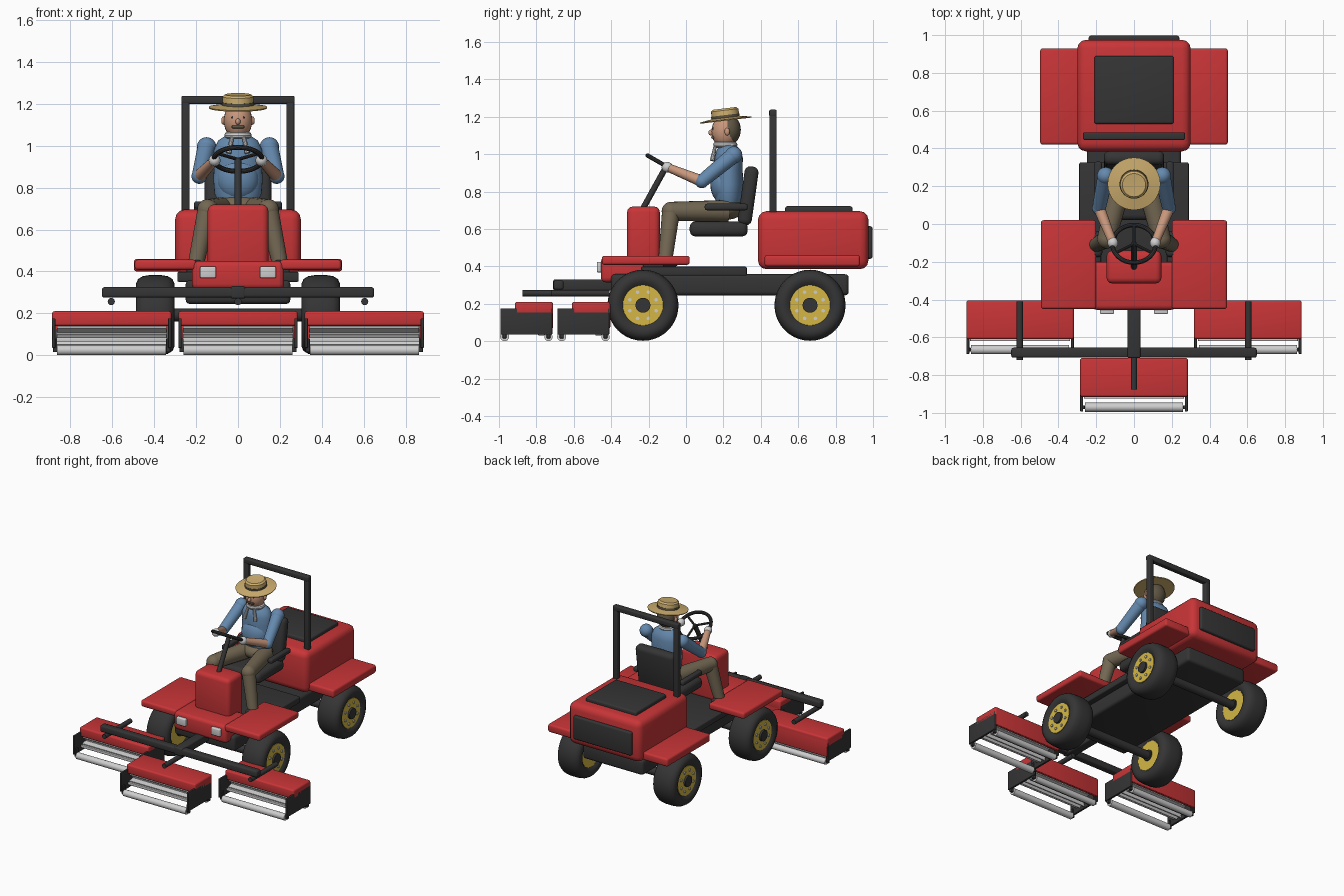
import bpy, bmesh, math
from mathutils import Vector, Matrix

if "Cube" in bpy.data.objects:
    bpy.data.objects.remove(bpy.data.objects["Cube"])

COLOURS = {
    "red": (0.58, 0.035, 0.038), "black": (0.035, 0.035, 0.036), "yellow": (0.66, 0.47, 0.06),
    "light_grey": (0.62, 0.62, 0.62), "steel": (0.3, 0.3, 0.31), "blue": (0.13, 0.25, 0.42),
    "khaki": (0.17, 0.135, 0.085), "straw": (0.62, 0.43, 0.16), "skin": (0.58, 0.31, 0.2),
    "hair": (0.11, 0.09, 0.055)}
MATS = {}
for key, c in COLOURS.items():
    MATS[key] = bpy.data.materials.new(key)
    MATS[key].diffuse_color = (*c, 1)


def finish(name, bm, mat):
    bmesh.ops.recalc_face_normals(bm, faces=bm.faces)
    me = bpy.data.meshes.new(name)
    bm.to_mesh(me)
    bm.free()
    ob = bpy.data.objects.new(name, me)
    bpy.context.collection.objects.link(ob)
    me.materials.append(MATS[mat])
    return ob


def box(name, x, y, z, mat, bevel=0.01, tilt=0):
    """Rounded box from (min, max) ranges, optionally tilted about x."""
    bm = bmesh.new()
    bmesh.ops.create_cube(bm, size=1)
    bmesh.ops.scale(bm, vec=(x[1] - x[0], y[1] - y[0], z[1] - z[0]), verts=bm.verts)
    if bevel:
        bmesh.ops.bevel(bm, geom=bm.edges[:], offset=bevel, segments=3, profile=0.5, affect='EDGES')
    mid = Vector((sum(x) / 2, sum(y) / 2, sum(z) / 2))
    bmesh.ops.transform(bm, matrix=Matrix.Translation(mid) @ Matrix.Rotation(tilt, 4, 'X'), verts=bm.verts)
    return finish(name, bm, mat)


def rod(name, a, b, r, mat, r2=None, n=20):
    """Cylinder or cone between two points."""
    a, b = Vector(a), Vector(b)
    bm = bmesh.new()
    bmesh.ops.create_cone(bm, cap_ends=True, segments=n, radius1=r, radius2=r if r2 is None else r2,
                          depth=(b - a).length)
    m = Matrix.Translation((a + b) / 2) @ Vector((0, 0, 1)).rotation_difference(b - a).to_matrix().to_4x4()
    bmesh.ops.transform(bm, matrix=m, verts=bm.verts)
    return finish(name, bm, mat)


def ball(name, c, r, mat):
    """Ellipsoid with three radii."""
    bm = bmesh.new()
    bmesh.ops.create_uvsphere(bm, u_segments=24, v_segments=14, radius=1)
    bmesh.ops.transform(bm, matrix=Matrix.Translation(c) @ Matrix.Diagonal((*r, 1)), verts=bm.verts)
    return finish(name, bm, mat)


def lathe(name, profile, mat, matrix, closed=False, n=32):
    """Spin (radius, height) points about z, then place with a matrix."""
    bm = bmesh.new()
    rings = [[bm.verts.new((r * math.cos(t), r * math.sin(t), h))
              for t in (2 * math.pi * k / n for k in range(n))] for r, h in profile]
    pairs = list(zip(rings, rings[1:])) + ([(rings[-1], rings[0])] if closed else [])
    for p, q in pairs:
        for k in range(n):
            bm.faces.new((p[k], p[(k + 1) % n], q[(k + 1) % n], q[k]))
    if not closed:
        bm.faces.new(rings[0])
        bm.faces.new(rings[-1])
    bmesh.ops.transform(bm, matrix=matrix, verts=bm.verts)
    return finish(name, bm, mat)


def ring(name, c, big, small, mat, tilt=0.0):
    pts = [(big + small * math.cos(t), small * math.sin(t)) for t in (math.pi * k / 5 for k in range(10))]
    return lathe(name, pts, mat, Matrix.Translation(c) @ Matrix.Rotation(tilt, 4, 'X'), closed=True)


# chassis, floor and rear body
box("chassis", (-.25, .25), (-.4, .87), (.245, .358), "black", .02)
box("floor", (-.29, .29), (-.24, .325), (.35, .398), "black", .008)
box("front_floor", (-.2, .2), (-.4, -.22), (.35, .4), "black", .008)
box("rear_body", (-.3, .3), (.385, .975), (.385, .695), "red", .045)
box("engine_lid", (-.21, .21), (.53, .89), (.68, .722), "black", .012)
box("rear_grille", (-.24, .24), (.96, .997), (.44, .615), "black", .012)

# front cowl and nose
box("cowl", (-.145, .145), (-.315, -.14), (.38, .72), "red", .03)
box("nose", (-.22, .22), (-.455, -.2), (.315, .45), "red", .025)

# roll bar
box("roll_bar_top", (-.27, .27), (.445, .485), (1.2, 1.238), "black", .008)

# seat
box("seat", (-.16, .16), (.02, .33), (.56, .64), "black", .03)
box("seat_back", (-.16, .16), (.295, .37), (.62, .935), "black", .03, -.14)

# steering column, wheel and spokes
tilt = -math.atan2(.115, .2)
hub = Vector((0, -.105, .935))
rod("steering_column", (0, -.235, .7), hub, .016, "black")
ring("steering_wheel", hub, .115, .012, "black", tilt)
for k in range(3):
    t = math.radians(90 + 120 * k)
    rim = hub + Matrix.Rotation(tilt, 3, 'X') @ Vector((.115 * math.cos(t), .115 * math.sin(t), 0))
    rod("wheel_spoke", hub, rim, .008, "black", n=10)

# mower lift frame
box("frame_bar", (-.035, .035), (-.71, -.38), (.27, .33), "black", .01)
box("cross_bar", (-.65, .65), (-.708, -.655), (.275, .325), "black", .012)
rod("lift_arm", (0, -.64, .256), (0, -.875, .256), .017, "black")


def cutting_unit(cx, dy):
    box("reel_cover", (cx - .285, cx + .285), (-.915 + dy, -.71 + dy), (.14, .21), "red", .012)
    box("reel_back", (cx - .28, cx + .28), (-.73 + dy, -.71 + dy), (.07, .19), "red", .005)
    for s in (-1, 1):
        x = cx + s * .277
        box("reel_end", (x - .008, x + .008), (-.993 + dy, -.715 + dy), (.035, .176), "black", .004)
    for y, r in ((-.97, .024), (-.735, .022)):
        rod("roller", (cx - .26, y + dy, r), (cx + .26, y + dy, r), r, "light_grey")
        for s in (-1, 1):
            box("roller_bracket", (cx + s * .27 - .01, cx + s * .27 + .01), (y + dy - .01, y + dy + .01),
                (.015, .08), "black", .003)
    mid = Vector((cx, -.85 + dy, .1))
    half = Vector((.265, 0, 0))
    rod("reel_shaft", mid - half, mid + half, .022, "steel")
    for k in range(8):
        t = math.pi * k / 4
        blade = box("reel_blade", (-.262, .262), (.015, .062), (-.004, .004), "light_grey", 0)
        blade.matrix_world = Matrix.Translation(mid) @ Matrix.Rotation(t + .2, 4, 'X')
    box("bed_bar", (cx - .265, cx + .265), (-.79 + dy, -.755 + dy), (.03, .06), "steel", .004)
    box("front_bar", (cx - .265, cx + .265), (-.925 + dy, -.905 + dy), (.065, .085), "light_grey", .004)


cutting_unit(0, 0)

# paired machine parts
half_tyre = [(.105, .072), (.125, .088), (.15, .092), (.172, .082), (.185, .06), (.19, .03)]
tyre = half_tyre + [(r, -h) for r, h in reversed(half_tyre)]
for s in (-1, 1):
    cutting_unit(s * .603, .305)
    rod("lift_arm", (s * .605, -.41, .256), (s * .605, -.72, .256), .017, "black")
    box("front_fender", sorted((s * .2, s * .493)), (-.45, .02), (.408, .456), "red", .014)
    box("rear_fender", sorted((s * .25, s * .497)), (.42, .93), (.4, .46), "red", .014)
    box("headlight", (s * .143 - .038, s * .143 + .038), (-.477, -.44), (.368, .424), "light_grey", .007)
    box("roll_bar_post", (s * .25 - .019, s * .25 + .019), (.446, .484), (.65, 1.225), "black", .006)
    box("armrest", (s * .19 - .02, s * .19 + .02), (.1, .33), (.7, .735), "black", .012)
    box("pedal", (s * .21 - .035, s * .21 + .035), (-.23, -.12), (.395, .41), "black", .004)
    for y in (-.23, .663):
        rod("axle", (0, y, .192), (s * .38, y, .192), .03, "black")
        place = Matrix.Translation((s * .395, y, .192)) @ Matrix.Rotation(s * math.pi / 2, 4, 'Y')
        lathe("tyre", tyre, "black", place, closed=True, n=40)
        rod("rim", (s * .32, y, .192), (s * .473, y, .192), .108, "yellow", n=32)
        rod("hub", (s * .31, y, .192), (s * .488, y, .192), .04, "black")
        for k in range(8):
            t = math.pi * (k + .5) / 4
            by, bz = y + .076 * math.cos(t), .192 + .076 * math.sin(t)
            rod("wheel_bolt", (s * .46, by, bz), (s * .48, by, bz), .01, "light_grey", n=8)

# driver body
lathe("shirt", [(.09, .72), (.112, .77), (.118, .84), (.113, .92), (.115, .98), (.095, 1.025), (.05, 1.055)],
      "blue", Matrix.Translation((0, .228, 0)) @ Matrix.Diagonal((1, .66, 1, 1)))
ball("belly", (0, .2, .84), (.1, .07, .105), "blue")
ball("hips", (0, .22, .71), (.12, .09, .06), "khaki")
for s in (-1, 1):
    hip, knee, ankle = (s * .07, .22, .695), (s * .145, -.08, .695), (s * .2, -.11, .44)
    rod("thigh", hip, knee, .06, "khaki", .05)
    ball("knee", knee, (.05, .05, .05), "khaki")
    rod("shin", knee, ankle, .048, "khaki", .038)
    box("boot", (s * .205 - .037, s * .205 + .037), (-.175, -.04), (.398, .455), "black", .022)
    shoulder, elbow, hand = (s * .15, .255, .995), (s * .185, .085, .855), Vector((s * .112, -.1, .93))
    ball("shoulder", shoulder, (.046, .046, .046), "blue")
    rod("sleeve", shoulder, elbow, .043, "blue", .036)
    ball("elbow", elbow, (.037, .037, .037), "blue")
    rod("forearm", elbow, hand, .031, "skin", .022)
    ball("glove", hand, (.028, .03, .028), "light_grey")
    rod("scarf_end", (s * .028, .155, 1.04), (s * .045, .14, .965), .009, "light_grey", .013, 10)
    ball("ear", (s * .07, .22, 1.12), (.01, .014, .02), "skin")
    ball("eye", (s * .025, .148, 1.135), (.008, .006, .008), "black")
ring("scarf", (0, .21, 1.05), .048, .017, "light_grey")

# driver head
ball("head", (0, .208, 1.12), (.068, .072, .088), "skin")
ball("hair", (0, .235, 1.13), (.066, .058, .078), "hair")
ball("nose_tip", (0, .135, 1.115), (.012, .016, .016), "skin")
box("moustache", (-.03, .03), (.135, .16), (1.083, 1.097), "hair", .005)

# straw hat
lathe("straw_hat", [(.138, -.004), (.14, .002), (.075, .012), (.073, .052), (.062, .062), (.02, .06)], "straw",
      Matrix.Translation((0, .213, 1.183)) @ Matrix.Rotation(.12, 4, 'X'))
lathe("hat_band", [(.0765, .012), (.0765, .026)], "hair",
      Matrix.Translation((0, .213, 1.183)) @ Matrix.Rotation(.12, 4, 'X'))

# smooth shading with crisp edges
bpy.ops.object.select_all(action='SELECT')
bpy.context.view_layer.objects.active = bpy.context.selected_objects[0]
bpy.ops.object.shade_smooth_by_angle(angle=math.radians(35))

for m in bpy.data.materials:
    if m.users and not m.is_grease_pencil:
        m.use_nodes = True
        m.node_tree.nodes["Principled BSDF"].inputs["Base Color"].default_value = m.diffuse_color
